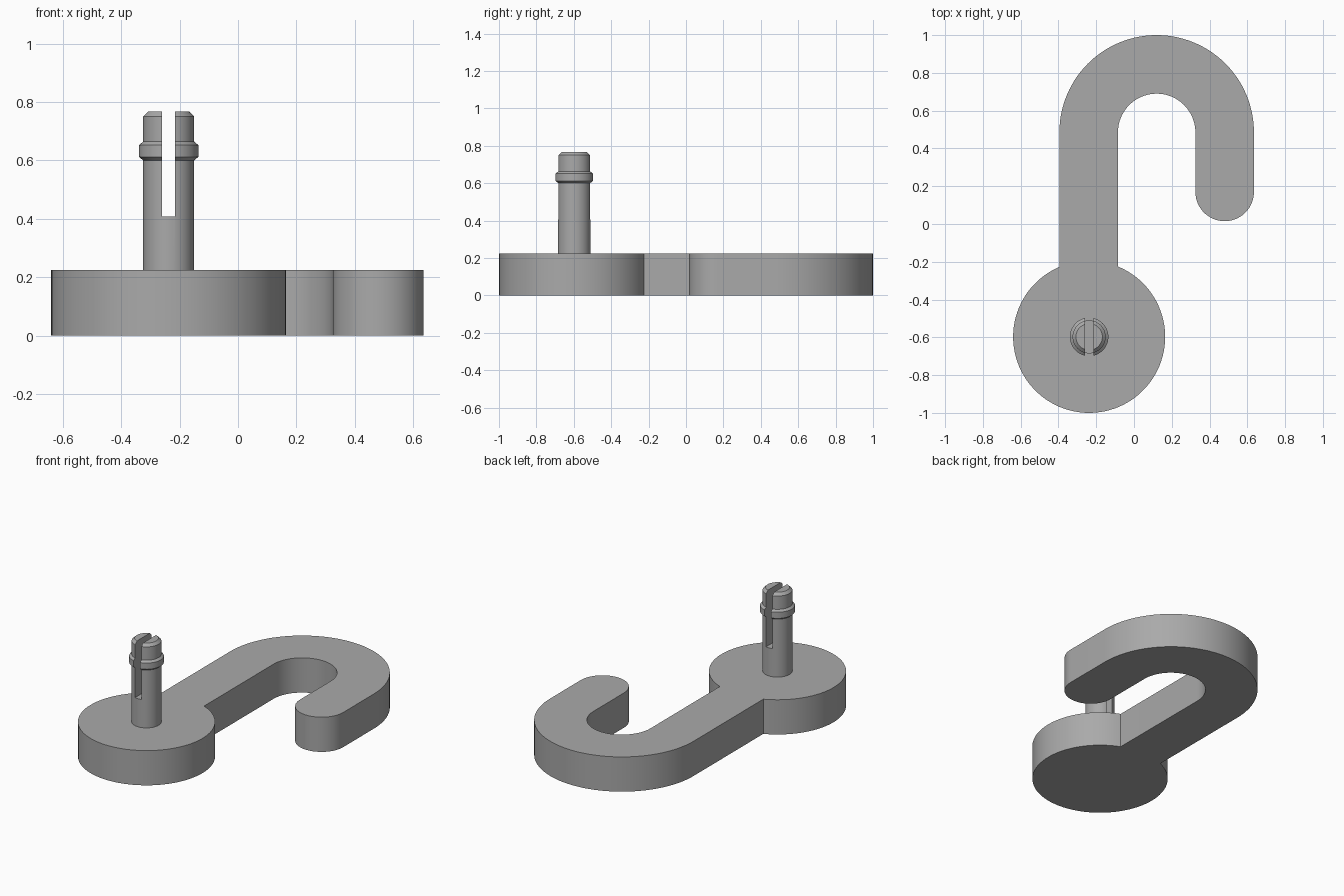
import bpy, bmesh
from math import sin, cos, pi, radians, atan2, sqrt

cube = bpy.data.objects.get("Cube")
if cube:
    bpy.data.objects.remove(cube, do_unlink=True)

# Shared dimensions
DISC_X, DISC_Y, DISC_R = -0.2375, -0.5975, 0.4025
THICK = 0.225
ARM_L, ARM_R = -0.395, -0.085
BEND_X, BEND_Y, OUTER_R, INNER_R = 0.12, 0.485, 0.515, 0.205
TIP_X, TIP_Y, TIP_R = 0.48, 0.17, 0.155

grey = bpy.data.materials.new("plain grey")
grey.use_nodes = True
COLOUR = (0.4, 0.4, 0.4, 1)
grey.diffuse_color = COLOUR
grey.node_tree.nodes["Principled BSDF"].inputs["Base Color"].default_value = COLOUR


def add_object(name, bm):
    bmesh.ops.recalc_face_normals(bm, faces=bm.faces)
    mesh = bpy.data.meshes.new(name)
    bm.to_mesh(mesh)
    bm.free()
    obj = bpy.data.objects.new(name, mesh)
    bpy.context.collection.objects.link(obj)
    mesh.materials.append(grey)
    return obj


def activate(obj):
    bpy.ops.object.select_all(action='DESELECT')
    obj.select_set(True)
    bpy.context.view_layer.objects.active = obj


def smooth(obj):
    activate(obj)
    bpy.ops.object.shade_smooth_by_angle(angle=radians(30))


def arc(cx, cy, r, start, end, steps):
    angles = [start + (end - start) * i / steps for i in range(steps + 1)]
    return [(cx + r * cos(a), cy + r * sin(a)) for a in angles]


# Flat hook: round base, straight arm, bend and rounded tip in one outline
def disc_angle(x):
    dx = x - DISC_X
    return atan2(sqrt(DISC_R ** 2 - dx ** 2), dx)


outline = arc(DISC_X, DISC_Y, DISC_R, disc_angle(ARM_L), disc_angle(ARM_R) + 2 * pi, 80)
outline += arc(BEND_X, BEND_Y, INNER_R, pi, 0, 40)
outline += arc(TIP_X, TIP_Y, TIP_R, pi, 2 * pi, 32)
outline += arc(BEND_X, BEND_Y, OUTER_R, 0, pi, 56)

bm = bmesh.new()
base = bm.faces.new([bm.verts.new((x, y, 0)) for x, y in outline])
ext = bmesh.ops.extrude_face_region(bm, geom=[base], use_keep_orig=True)
top = [v for v in ext["geom"] if isinstance(v, bmesh.types.BMVert)]
bmesh.ops.translate(bm, verts=top, vec=(0, 0, THICK))
smooth(add_object("hook_body", bm))

# Snap pin: turned profile with a collar and chamfered end
profile = [(0.0875, THICK - 0.02), (0.0875, 0.6), (0.102, 0.612), (0.102, 0.652),
           (0.0875, 0.664), (0.0875, 0.75), (0.07, 0.767)]
SIDES = 48
bm = bmesh.new()
rings = [[bm.verts.new((x, y, z)) for x, y in arc(DISC_X, DISC_Y, r, 0, 2 * pi, SIDES)[:-1]]
         for r, z in profile]
for low, high in zip(rings, rings[1:]):
    for i in range(SIDES):
        j = (i + 1) % SIDES
        bm.faces.new((low[i], low[j], high[j], high[i]))
bm.faces.new(rings[0])
bm.faces.new(rings[-1])
pin = add_object("snap_pin", bm)

# Slot that splits the pin from front to back
bm = bmesh.new()
bmesh.ops.create_cube(bm, size=1)
bmesh.ops.scale(bm, verts=bm.verts, vec=(0.045, 0.4, 0.5))
bmesh.ops.translate(bm, verts=bm.verts, vec=(DISC_X, DISC_Y, 0.407 + 0.25))
cutter = add_object("slot_cutter", bm)
cutter.hide_render = True
cut = pin.modifiers.new("slot", 'BOOLEAN')
cut.operation = 'DIFFERENCE'
cut.solver = 'EXACT'
cut.object = cutter
activate(pin)
bpy.ops.object.modifier_apply(modifier=cut.name)
bpy.data.objects.remove(cutter, do_unlink=True)
smooth(pin)
